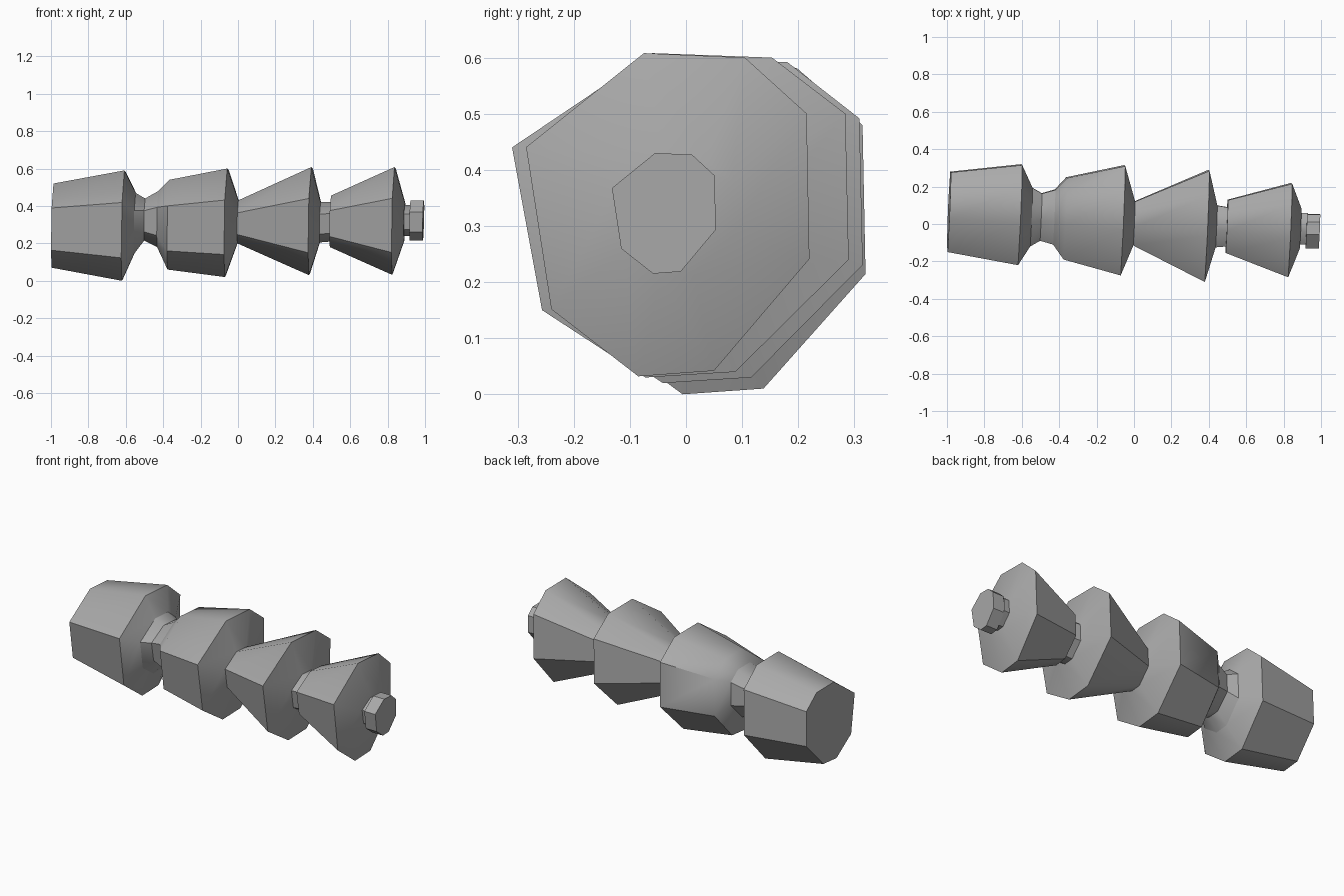
import bpy, bmesh, math
from mathutils import Vector

cube = bpy.data.objects.get("Cube")
if cube:
    bpy.data.objects.remove(cube, do_unlink=True)

grey = bpy.data.materials.new("plain grey")
grey.use_nodes = True
colour = (0.4, 0.4, 0.4, 1)
grey.diffuse_color = colour
grey.node_tree.nodes["Principled BSDF"].inputs["Base Color"].default_value = colour

# Irregular octagon cross-section (y, z) shared by every ring
SECTION = [(-.045, .288), (.135, .28), (.245, .18), (.25, -.08),
           (.08, -.28), (-.055, -.29), (-.21, -.17), (-.255, .12)]

# Rings: x, y low, y high, z low, z high
BUTT = (-.99, -.15, .28, .07, .52)
BUTT_RIM = (-.612, -.22, .32, .0, .59)
NECK_A = (-.55, -.12, .195, .145, .47)
NECK_B = (-.498, -.09, .165, .215, .44)
NECK_C = (-.428, -.11, .185, .18, .48)
MIDDLE = (-.37, -.19, .25, .06, .54)
MIDDLE_RIM = (-.062, -.275, .315, .02, .6)
WAIST = (0, -.115, .122, .2, .43)
CONE_RIM = (.388, -.31, .29, .03, .608)
COLLAR_A = (.44, -.125, .1, .205, .42)
COLLAR_B = (.5, -.12, .09, .21, .42)
TOP_CONE = (.495, -.155, .13, .18, .455)
TOP_RIM = (.832, -.285, .22, .032, .608)
SHOULDER = (.89, -.13, .085, .21, .418)
STEM_A = (.88, -.11, .06, .24, .405)
STEM_B = (.925, -.11, .06, .24, .405)
TIP_A = (.92, -.132, .053, .215, .43)
TIP_B = (.991, -.132, .053, .215, .43)


def loft(name, rings, cap_start=False, cap_end=False):
    """Skin a run of slightly tilted section rings."""
    bm = bmesh.new()
    loops = []
    for x, y0, y1, z0, z1 in rings:
        loop = []
        for sy, sz in SECTION:
            y = y0 + (sy + .255) / .505 * (y1 - y0)
            z = z0 + (sz + .29) / .578 * (z1 - z0)
            lean = .04 * (y - (y0 + y1) / 2) + .022 * (z - (z0 + z1) / 2)
            loop.append(bm.verts.new((x + lean, y, z)))
        loops.append(loop)
    n = len(SECTION)
    for a, b in zip(loops, loops[1:]):
        for i in range(n):
            j = (i + 1) % n
            bm.faces.new((a[i], b[i], b[j], a[j]))
    if cap_start:
        bm.faces.new(loops[0])
    if cap_end:
        bm.faces.new(loops[-1][::-1])
    # Face everything away from the middle axis or along it for the caps
    for f in bm.faces:
        f.normal_update()
        c = f.calc_center_median()
        if len(f.verts) == n:
            out = Vector((1 if c.x > (rings[0][0] + rings[-1][0]) / 2 else -1, 0, 0))
        else:
            out = Vector((0, c.y - .01, c.z - .31))
        if f.normal.dot(out) < 0:
            f.normal_flip()
    mesh = bpy.data.meshes.new(name)
    bm.to_mesh(mesh)
    bm.free()
    mesh.materials.append(grey)
    obj = bpy.data.objects.new(name, mesh)
    bpy.context.collection.objects.link(obj)
    bpy.ops.object.select_all(action='DESELECT')
    obj.select_set(True)
    bpy.context.view_layer.objects.active = obj
    bpy.ops.object.shade_smooth_by_angle(angle=math.radians(40))


loft("butt_segment", [BUTT, BUTT_RIM, NECK_A], cap_start=True)
loft("neck", [NECK_A, NECK_B, NECK_C])
loft("middle_segment", [NECK_C, MIDDLE, MIDDLE_RIM, WAIST])
loft("cone_segment", [WAIST, CONE_RIM, COLLAR_A])
loft("collar", [COLLAR_A, COLLAR_B])
loft("top_segment", [TOP_CONE, TOP_RIM, SHOULDER], cap_start=True, cap_end=True)
loft("stem", [STEM_A, STEM_B])
loft("tip", [TIP_A, TIP_B], cap_start=True, cap_end=True)
